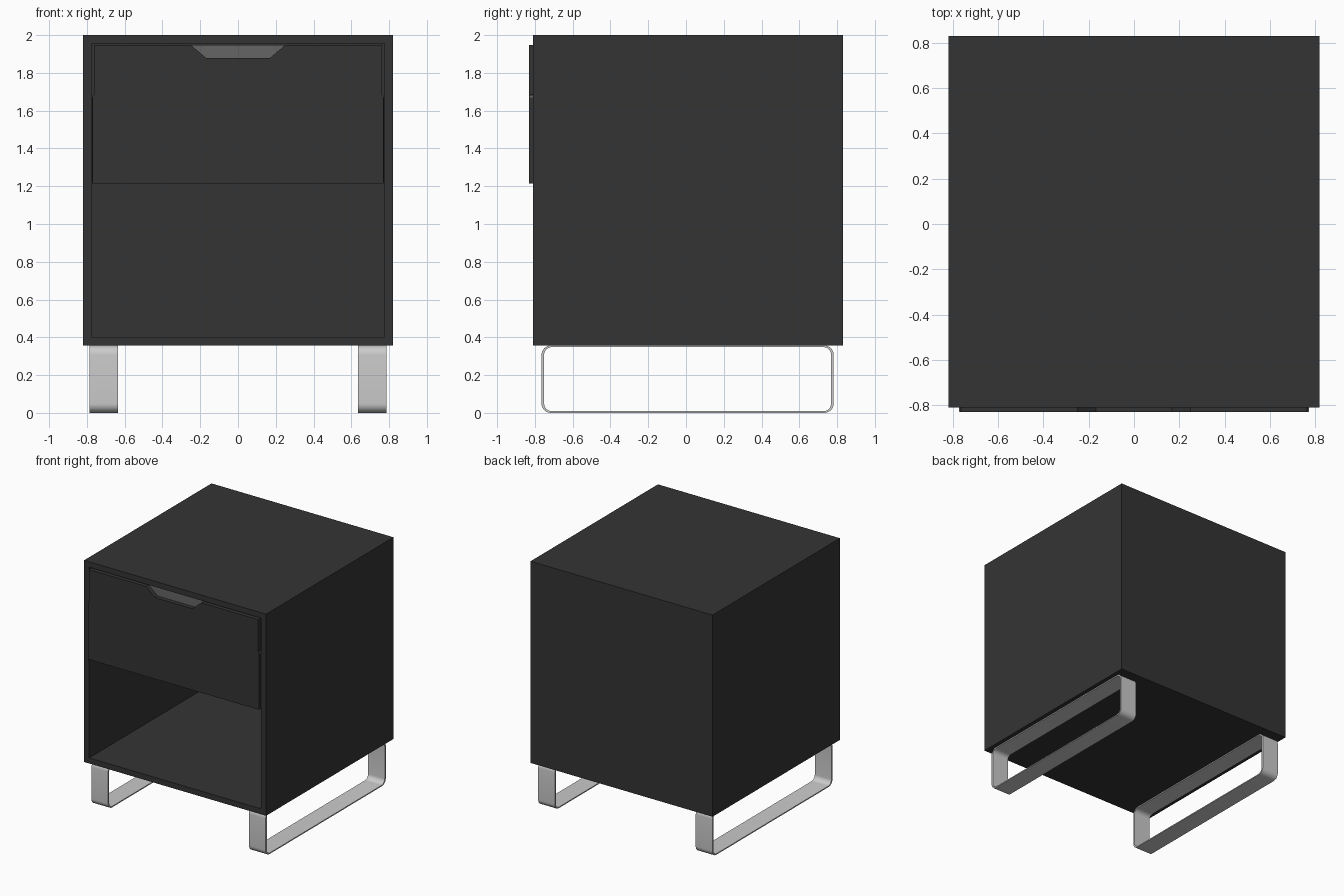
import bpy, bmesh, math
from mathutils import Vector

if "Cube" in bpy.data.objects:
    bpy.data.objects.remove(bpy.data.objects["Cube"])


def material(name, v):
    m = bpy.data.materials.new(name)
    m.diffuse_color = (v, v, v, 1)
    m.use_nodes = True
    m.node_tree.nodes["Principled BSDF"].inputs["Base Color"].default_value = m.diffuse_color
    return m


DARK = material("dark_wood", 0.034)
PULL = material("pull_grey", 0.13)


def finish(bm, name, mat=None, smooth=False):
    bmesh.ops.recalc_face_normals(bm, faces=bm.faces)
    me = bpy.data.meshes.new(name)
    bm.to_mesh(me)
    bm.free()
    ob = bpy.data.objects.new(name, me)
    bpy.context.collection.objects.link(ob)
    if mat:
        me.materials.append(mat)
    if smooth:
        bpy.ops.object.select_all(action='DESELECT')
        ob.select_set(True)
        bpy.context.view_layer.objects.active = ob
        bpy.ops.object.shade_smooth_by_angle(angle=math.radians(35))
    return ob


def box_bm(lo, hi):
    bm = bmesh.new()
    bmesh.ops.create_cube(bm, size=1)
    for v in bm.verts:
        v.co = Vector([hi[i] if v.co[i] > 0 else lo[i] for i in range(3)])
    return bm


def hollow_box(name, lo, hi, axis, wall, depth, mat):
    """Box opened on the face pointing along axis."""
    bm = box_bm(lo, hi)
    bm.normal_update()
    face = max(bm.faces, key=lambda f: f.normal.dot(axis))
    bmesh.ops.inset_region(bm, faces=[face], thickness=wall, use_even_offset=True)
    inner = bmesh.ops.extrude_discrete_faces(bm, faces=[face])["faces"][0]
    bmesh.ops.translate(bm, verts=inner.verts, vec=-axis * depth)
    return finish(bm, name, mat)


def panel(name, outline, y0, y1, mat):
    """Extrude an x/z outline from y0 to y1."""
    bm = bmesh.new()
    f = bm.faces.new([bm.verts.new((x, y0, z)) for x, z in outline])
    ext = bmesh.ops.extrude_face_region(bm, geom=[f])["geom"]
    bmesh.ops.translate(bm, verts=[g for g in ext if isinstance(g, bmesh.types.BMVert)],
                        vec=(0, y1 - y0, 0))
    return finish(bm, name, mat)


# cabinet shell, open at the front
hollow_box("cabinet_shell", (-0.82, -0.81, 0.357), (0.82, 0.83, 2.0),
           Vector((0, -1, 0)), 0.045, 1.595, DARK)

# drawer front with side steps and a trapezoid finger notch
half = [(0.77, 1.215), (0.77, 1.675), (0.763, 1.685), (0.763, 1.948),
        (0.25, 1.948), (0.168, 1.878)]
outline = half + [(-x, z) for x, z in reversed(half)]
panel("drawer_front", outline, -0.83, -0.795, DARK)

# grey plate behind the notch
panel("finger_pull_plate", [(-0.27, 1.85), (0.27, 1.85), (0.27, 1.948), (-0.27, 1.948)],
      -0.794, -0.785, PULL)

# drawer box behind the front, open at the top
hollow_box("drawer_box", (-0.772, -0.795, 1.22), (0.772, 0.775, 1.68),
           Vector((0, 0, 1)), 0.03, 0.43, DARK)

# small grey runner tips beside the drawer front
for s, side in ((-1, "left"), (1, "right")):
    lo, hi = sorted((s * 0.76, s * 0.772))
    finish(box_bm((lo, -0.828, 1.67), (hi, -0.795, 1.682)), side + "_runner_tip", PULL)


def rounded_rect(y0, y1, z0, z1, r, n=8):
    pts = []
    for k, (cy, cz) in enumerate([(y1 - r, z1 - r), (y0 + r, z1 - r),
                                  (y0 + r, z0 + r), (y1 - r, z0 + r)]):
        for i in range(n + 1):
            a = math.pi / 2 * (k + i / n)
            pts.append((cy + r * math.cos(a), cz + r * math.sin(a)))
    return pts


# flat-bar sled legs
def sled_leg(name, x0, x1):
    outer = rounded_rect(-0.765, 0.782, 0.0, 0.357, 0.05)
    inner = rounded_rect(-0.751, 0.768, 0.009, 0.348, 0.04)
    bm = bmesh.new()
    loops = [[bm.verts.new((x, y, z)) for y, z in ring]
             for ring, x in ((outer, x0), (outer, x1), (inner, x1), (inner, x0))]
    n = len(outer)
    for k in range(4):
        a, b = loops[k], loops[(k + 1) % 4]
        for i in range(n):
            j = (i + 1) % n
            bm.faces.new((a[i], a[j], b[j], b[i]))
    finish(bm, name, None, True)


sled_leg("right_sled_leg", 0.635, 0.785)
sled_leg("left_sled_leg", -0.785, -0.635)
